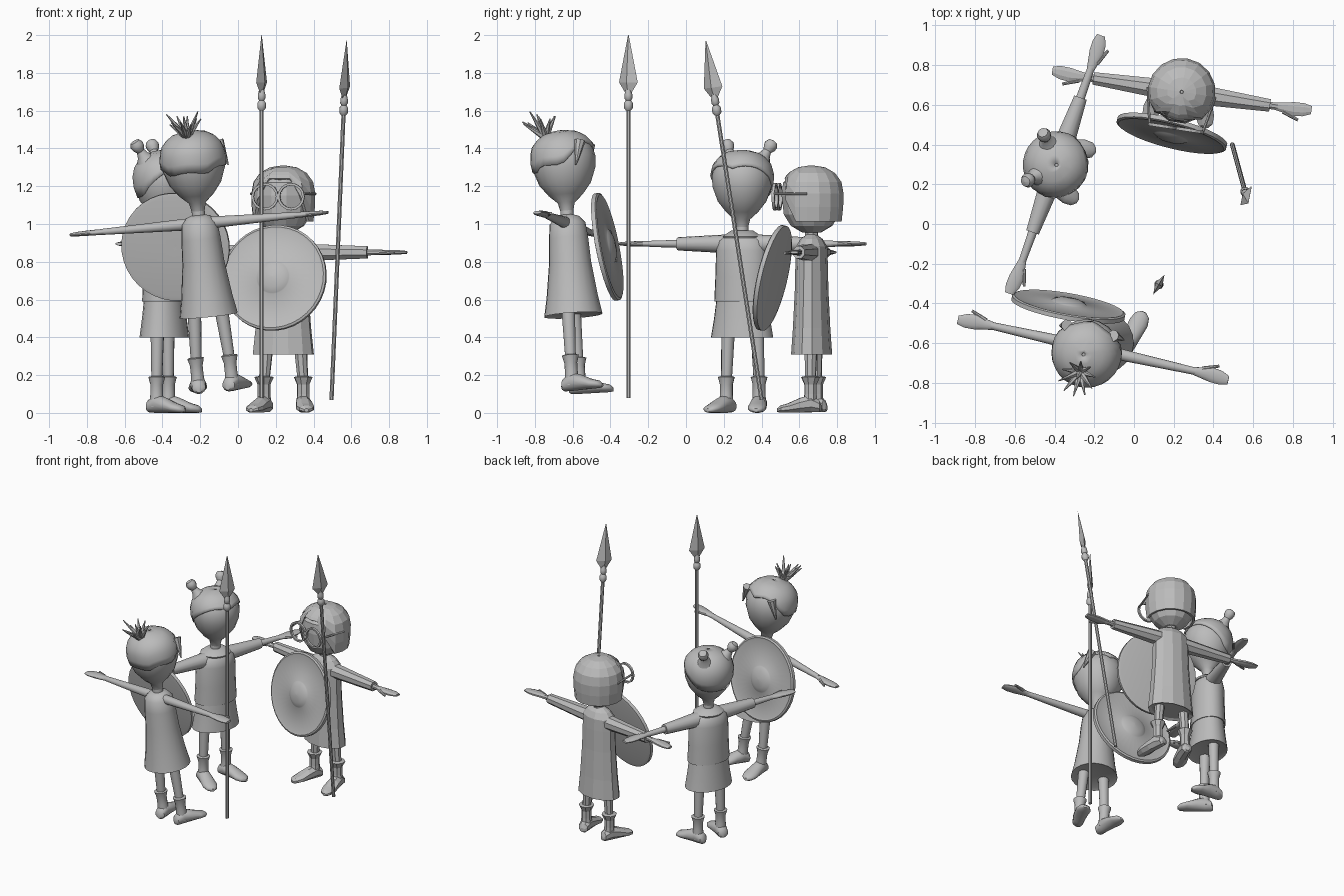
import bpy, bmesh, math
from mathutils import Matrix, Vector

if "Cube" in bpy.data.objects:
    bpy.data.objects.remove(bpy.data.objects["Cube"])

grey = bpy.data.materials.new("plain grey")
grey.diffuse_color = (0.5, 0.5, 0.5, 1)
grey.use_nodes = True
grey.node_tree.nodes["Principled BSDF"].inputs["Base Color"].default_value = grey.diffuse_color


def finish(name, bm, M, smooth=True, thick=0):
    bmesh.ops.remove_doubles(bm, verts=bm.verts, dist=0.0005)
    bmesh.ops.recalc_face_normals(bm, faces=bm.faces)
    me = bpy.data.meshes.new(name)
    bm.to_mesh(me)
    bm.free()
    me.materials.append(grey)
    ob = bpy.data.objects.new(name, me)
    bpy.context.collection.objects.link(ob)
    ob.matrix_world = M
    if thick:
        mod = ob.modifiers.new("thickness", 'SOLIDIFY')
        mod.thickness = thick
        mod.offset = -1
    if smooth:
        bpy.ops.object.select_all(action='DESELECT')
        ob.select_set(True)
        bpy.context.view_layer.objects.active = ob
        bpy.ops.object.shade_smooth_by_angle(angle=math.radians(40))
    return ob


def skin_rings(bm, rings, caps=True):
    vs = [[bm.verts.new(p) for p in r] for r in rings]
    n = len(vs[0])
    for a, b in zip(vs, vs[1:]):
        for i in range(n):
            j = (i + 1) % n
            bm.faces.new((a[i], a[j], b[j], b[i]))
    if caps:
        bm.faces.new(vs[0])
        bm.faces.new(vs[-1])


def loft(name, M, axis, rings, n=20, smooth=True):
    """Rings (position, half width, half height, offset, offset) along an axis."""
    pts = []
    for r in rings:
        p, a, b, o1, o2 = (tuple(r) + (0, 0))[:5]
        ring = []
        for i in range(n):
            t = math.tau * (i + 0.5) / n
            u, v = o1 + a * math.cos(t), o2 + b * math.sin(t)
            ring.append({'X': (p, u, v), 'Y': (u, p, v), 'Z': (u, v, p)}[axis])
        pts.append(ring)
    bm = bmesh.new()
    skin_rings(bm, pts)
    return finish(name, bm, M, smooth)


def lathe(name, M, prof, ratio=1, n=20, smooth=True):
    return loft(name, M, 'Z', [(z, max(r, 0.001), max(r, 0.001) * ratio) for z, r in prof], n, smooth)


def limb(name, M, a, b, ra, rb, n=12, smooth=True):
    a, b = Vector(a), Vector(b)
    q = Vector((0, 0, 1)).rotation_difference(b - a).to_matrix().to_4x4()
    return lathe(name, M @ Matrix.Translation(a) @ q, [(0, ra), ((b - a).length, rb)], 1, n, smooth)


def hair_cap(name, M, prof, zlow, n=28, rows=7, smooth=True):
    """Shell over a head profile whose lower edge depends on the angle from the front."""
    def rad(z):
        for (z0, r0), (z1, r1) in zip(prof, prof[1:]):
            if z <= z1:
                return r0 + (r1 - r0) * (z - z0) / (z1 - z0)
        return 0.001
    top = prof[-1][0]
    rings = []
    for k in range(rows + 1):
        ring = []
        for i in range(n):
            t = math.tau * i / n
            lo = zlow(t)
            z = lo + (top - lo) * math.sin(k / rows * math.pi / 2)
            r = rad(z) + 0.009
            ring.append((r * math.sin(t), -r * math.cos(t), z + 0.007))
        rings.append(ring)
    bm = bmesh.new()
    skin_rings(bm, rings, False)
    return finish(name, bm, M, smooth, 0.016)


def arm_pair(M, z, start, end, r, sleeve, n, smooth):
    for s, side in ((1, "left"), (-1, "right")):
        hand = end - 0.17
        loft(side + "_arm", M, 'X', [(s * start, r, r, 0, z), (s * hand, 0.019, 0.016, 0, z)], n, smooth)
        if sleeve:
            loft(side + "_sleeve", M, 'X', [(s * start, 0.055, 0.05, 0, z), (s * sleeve, 0.034, 0.035, 0, z),
                 (s * sleeve, 0.02, 0.02, 0, z)], n, smooth)
        # palm narrowing into the fingers, with a separate thumb in front
        loft(side + "_hand", M, 'X', [(s * (hand - .02), .018, .015, 0, z), (s * (hand + .03), .028, .015, 0, z),
             (s * (hand + .08), .038, .014, 0, z), (s * (hand + .13), .036, .012, .004, z),
             (s * end, .022, .008, .008, z)], n, smooth)
        limb(side + "_thumb", M, (s * (hand + .03), -.02, z), (s * (hand + .11), -.052, z - .004), .012, .007, 8, smooth)


def leg_pair(M, base, x, xtop, ztop, n, smooth, flare=0.045):
    for s, side in ((1, "left"), (-1, "right")):
        limb(side + "_leg", M, (s * xtop, 0.01, ztop), (s * x, 0.01, base + .15), .038, .028, n, smooth)
        F = M @ Matrix.Translation((s * x, 0.01, base)) @ Matrix.Rotation(s * 0.25, 4, 'Z')
        lathe(side + "_boot_shaft", F, [(.03, .04), (.1, .034), (.15, .034), (.19, flare), (.195, .028)], 1, n, smooth)
        loft(side + "_shoe", F, 'Y', [(.058, .015, .015, 0, .025), (.045, .036, .034, 0, .036), (0, .042, .05, 0, .05),
             (-.06, .046, .04, 0, .04), (-.12, .05, .026, 0, .026), (-.16, .038, .02, 0, .02),
             (-.178, .012, .01, 0, .014)], n, smooth)


def frame(x, y, turn, up=(0, 0, 1)):
    tilt = Vector((0, 0, 1)).rotation_difference(Vector(up)).to_matrix().to_4x4()
    return Matrix.Translation((x, y, 0)) @ tilt @ Matrix.Rotation(math.radians(turn), 4, 'Z')


HEAD = [(-.25, .033), (-.2, .045), (-.16, .09), (-.1, .137), (-.02, .166), (.04, .17), (.1, .154), (.145, .115),
        (.17, .07), (.18, 0)]


def head_at(z, k=1):
    return [(z + a * k, r * k) for a, r in HEAD]


# --- leaping child with a tufted topknot, back to the viewer
A = frame(-.103, -.564, 167.6, (-.1, -.062, .99))
lathe("tuft_child_dress", A, [(.53, .13), (.52, .155), (.62, .136), (.8, .112), (.93, .104), (1.01, .095),
                              (1.045, .065), (1.055, .035)])
lathe("tuft_child_neck", A, [(1.02, .036), (1.1, .034)])
lathe("tuft_child_head", A, head_at(1.32))
hair_cap("tuft_child_hair", A, head_at(1.32),
         lambda t: 1.33 + .075 * math.cos(t) + .03 * abs(math.sin(2.5 * t)) - .05 * abs(math.sin(t)) ** 8)
for s in (1, -1):
    limb("side_lock", A, (s * .12, -.12, 1.43), (s * .165, -.1, 1.3), .03, .004, 8)
for i in range(11):
    t = math.tau * i / 10
    w = 0.09 if i < 10 else 0
    L = 0.11 if i % 2 else 0.14
    limb("tuft_spike", A, (0, .09, 1.475), (w * math.sin(t), .12 + w * math.cos(t), 1.485 + L * (.6 + .3 * (i % 3) / 2)),
         .02, .003, 6)
arm_pair(A, 1.01, .05, .70, .032, 0, 14, True)
leg_pair(A, .11, .092, .07, .6, 14, True)

# --- child with two buns, facing right
B = frame(-.39, .297, 70.4)
lathe("bun_child_skirt", B, [(.41, .14), (.4, .17), (.5, .153), (.6, .14)], .74)
lathe("bun_child_coat", B, [(.6, .12), (.59, .152), (.72, .146), (.86, .142), (.91, .13), (.94, .09), (.96, .04)], .74)
lathe("bun_child_collar", B, [(.925, .1), (.935, .105), (.965, .06), (.965, .04)], .9)
lathe("bun_child_neck", B, [(.93, .034), (1.0, .033)])
lathe("bun_child_head", B, head_at(1.215, .95))
hair_cap("bun_child_hair", B, head_at(1.215, .95),
         lambda t: 1.19 + .1 * math.cos(t) + .04 * abs(math.sin(1.5 * t)))
for s in (1, -1):
    T = B @ Matrix.Translation((s * .085, .075, 1.34)) @ Matrix.Rotation(s * .45, 4, 'Y') @ Matrix.Rotation(-.4, 4, 'X')
    lathe("hair_bun", T, [(0, .05), (.03, .03), (.055, .022), (.075, .033), (.095, .036), (.115, .026), (.122, 0)], 1, 14)
arm_pair(B, .895, .08, .69, .03, .36, 14, True)
leg_pair(B, 0, .092, .08, .5, 14, True)

# --- faceted child with glasses, facing front
C = frame(.24, .665, -8.7)
lathe("glasses_child_coat", C, [(.32, .14), (.31, .165), (.45, .15), (.65, .135), (.8, .13), (.88, .125), (.92, .09),
                                (.945, .04)], .65, 12, False)
lathe("glasses_child_neck", C, [(.92, .036), (1.0, .036)], 1, 8, False)
lathe("glasses_child_head", C, [(.955, .05), (.99, .11), (1.05, .148), (1.15, .16), (1.22, .152), (1.28, .09),
                                (1.3, 0)], 1, 12, False)
bob = [(.98, .148), (1.05, .158), (1.14, .164), (1.21, .155), (1.265, .115), (1.295, .06), (1.303, 0)]
hair_cap("glasses_child_hair", C, bob, lambda t: 1.235 if math.cos(t) > .75 else (1.12 if math.cos(t) > .45 else 1.005),
         16, 6, False)
for s in (1, -1):
    bm = bmesh.new()
    rings = []
    for i in range(17):
        t = math.tau * i / 16
        rings.append([((.066 + .009 * math.cos(u)) * math.cos(t) + s * .07, -.185 + .011 * math.sin(u),
                       1.145 + (.066 + .009 * math.cos(u)) * math.sin(t)) for u in (.8, 2.4, 3.9, 5.5)])
    skin_rings(bm, rings, False)
    finish("glasses_rim", bm, C, False)
    limb("glasses_arm", C, (s * .137, -.18, 1.16), (s * .172, 0, 1.16), .007, .007, 6, False)
arm_pair(C, .85, .08, .66, .03, .45, 8, False)
leg_pair(C, 0, .105, .085, .42, 8, False, .052)


# --- round shields with a raised boss
def shield(center, normal, r):
    q = Vector(normal).to_track_quat('Z', 'Y').to_matrix().to_4x4()
    lathe("round_shield", Matrix.Translation(center) @ q,
          [(-.012, 0), (-.018, r * .93), (-.014, r), (.008, r), (.014, r * .96), (.01, r * .92), (.018, r * .32),
           (.022, r * .3), (.036, r * .2), (.042, 0)], 1, 36)


shield((-.33, -.415, .88), (.17, .965, .19), .29)
shield((.19, .455, .715), (-.24, -.945, .22), .285)


# --- spears with flat leaf blades
def spear(foot, tip):
    a, d = Vector(foot), Vector(tip) - Vector(foot)
    M = Matrix.Translation(a) @ Vector((0, 0, 1)).rotation_difference(d).to_matrix().to_4x4()
    L = d.length
    lathe("spear_shaft", M, [(0, .012), (L - .28, .012)], 1, 8)
    lathe("spear_socket", M, [(L - .4, .013), (L - .385, .024), (L - .36, .024), (L - .345, .014), (L - .335, .021),
                              (L - .315, .021), (L - .29, .014)], 1, 10)
    blade = M @ Matrix.Rotation(math.radians(60 - 45), 4, 'Z') @ Matrix.Rotation(math.radians(45), 4, 'Z')
    bm = bmesh.new()
    skin_rings(bm, [[(w, 0, z), (0, w * .35, z), (-w, 0, z), (0, -w * .35, z)]
                    for z, w in ((L - .31, .016), (L - .25, .057), (L, .002))])
    finish("spear_blade", bm, blade, False)


spear((.125, -.305, .08), (.125, -.305, 2.0))
spear((.495, .40, .07), (.575, .105, 1.97))
